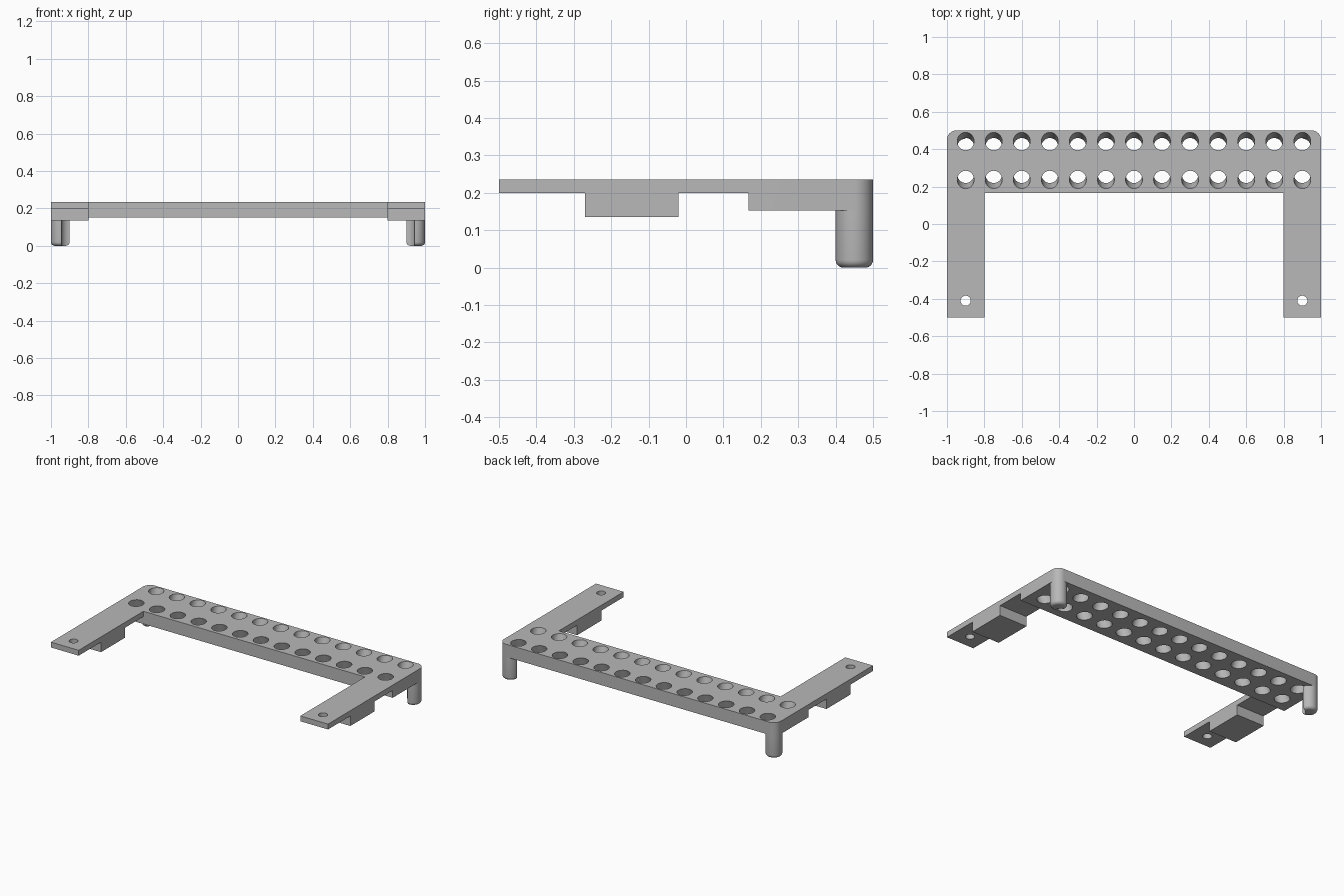
import bpy, bmesh, math
from mathutils import Matrix, Vector

if "Cube" in bpy.data.objects:
    bpy.data.objects.remove(bpy.data.objects["Cube"], do_unlink=True)

TOP, PLATE_BOTTOM, ARM_BOTTOM, PAD_BOTTOM = 0.235, 0.152, 0.2, 0.135
FRONT, PLATE_FRONT, BACK = -0.5, 0.167, 0.5
LEG_R, HOLE_R, TILT = 0.05, 0.045, math.radians(20)

grey = bpy.data.materials.new("plain grey")
grey.use_nodes = True
colour = (0.48, 0.48, 0.48, 1)
grey.diffuse_color = colour
grey.node_tree.nodes["Principled BSDF"].inputs["Base Color"].default_value = colour


def make_object(name, bm):
    bmesh.ops.recalc_face_normals(bm, faces=bm.faces)
    mesh = bpy.data.meshes.new(name)
    bm.to_mesh(mesh)
    bm.free()
    obj = bpy.data.objects.new(name, mesh)
    mesh.materials.append(grey)
    bpy.context.collection.objects.link(obj)
    return obj


def prism(name, outline, direction):
    """Extrude a closed outline along a direction."""
    bm = bmesh.new()
    face = bm.faces.new([bm.verts.new(p) for p in outline])
    moved = bmesh.ops.extrude_face_region(bm, geom=[face], use_keep_orig=True)["geom"]
    bmesh.ops.translate(bm, vec=Vector(direction),
                        verts=[v for v in moved if isinstance(v, bmesh.types.BMVert)])
    return make_object(name, bm)


def add_cylinder(bm, centre, radius, depth, tilt=0.0, segments=40):
    matrix = Matrix.Translation(centre) @ Matrix.Rotation(tilt, 4, "X")
    return bmesh.ops.create_cone(bm, cap_ends=True, segments=segments, radius1=radius,
                                 radius2=radius, depth=depth, matrix=matrix)["verts"]


def combine(obj, other, operation):
    """Apply a boolean and discard the helper."""
    mod = obj.modifiers.new(operation.title(), "BOOLEAN")
    mod.operation, mod.solver, mod.object = operation, "EXACT", other
    other.hide_render = True
    bpy.context.view_layer.objects.active = obj
    bpy.ops.object.modifier_apply(modifier=mod.name)
    bpy.data.objects.remove(other, do_unlink=True)


def smooth(obj):
    bpy.ops.object.select_all(action="DESELECT")
    obj.select_set(True)
    bpy.context.view_layer.objects.active = obj
    bpy.ops.object.shade_smooth_by_angle(angle=math.radians(30))


# Plate with two rounded back corners
outline = [(-1, PLATE_FRONT, PLATE_BOTTOM), (1, PLATE_FRONT, PLATE_BOTTOM)]
for side, start in ((1, 0), (-1, 90)):
    for i in range(11):
        a = math.radians(start + i * 9)
        outline.append((side * (1 - LEG_R) + LEG_R * math.cos(a),
                        BACK - LEG_R + LEG_R * math.sin(a), PLATE_BOTTOM))
frame = prism("frame", outline, (0, 0, TOP - PLATE_BOTTOM))

# Side arms with a stepped pad underneath, merged into the plate
arm_profile = [(FRONT, TOP), (FRONT, ARM_BOTTOM), (-0.27, ARM_BOTTOM), (-0.27, PAD_BOTTOM),
               (-0.02, PAD_BOTTOM), (-0.02, ARM_BOTTOM), (0.19, ARM_BOTTOM), (0.19, TOP)]
for x in (-1, 0.8):
    arm = prism("arm", [(x, y, z) for y, z in arm_profile], (0.2, 0, 0))
    combine(frame, arm, "UNION")

# Two rows of holes leaning towards each other, plus a screw hole in each arm
bm = bmesh.new()
middle = (TOP + PLATE_BOTTOM) / 2
for i in range(13):
    x = -0.9 + 0.15 * i
    add_cylinder(bm, (x, 0.427, middle), HOLE_R, 0.18, -TILT)
    add_cylinder(bm, (x, 0.252, middle), HOLE_R, 0.18, TILT)
for x in (-0.9, 0.9):
    add_cylinder(bm, (x, -0.41, ARM_BOTTOM), 0.027, 0.2)
combine(frame, make_object("hole_cutter", bm), "DIFFERENCE")
smooth(frame)

# Back legs with rounded feet, notched where the end holes pass
for side, name in ((1, "left_leg"), (-1, "right_leg")):
    bm = bmesh.new()
    add_cylinder(bm, (side * (1 - LEG_R), BACK - LEG_R, PLATE_BOTTOM / 2), LEG_R, PLATE_BOTTOM)
    foot = [e for e in bm.edges if all(v.co.z < 0.01 for v in e.verts)]
    bmesh.ops.bevel(bm, geom=foot, offset=0.02, segments=5, profile=0.5, affect="EDGES")
    leg = make_object(name, bm)
    bm = bmesh.new()
    add_cylinder(bm, (side * 0.9, 0.411, 0.1), HOLE_R, 0.4)
    combine(leg, make_object("notch_cutter", bm), "DIFFERENCE")
    smooth(leg)
